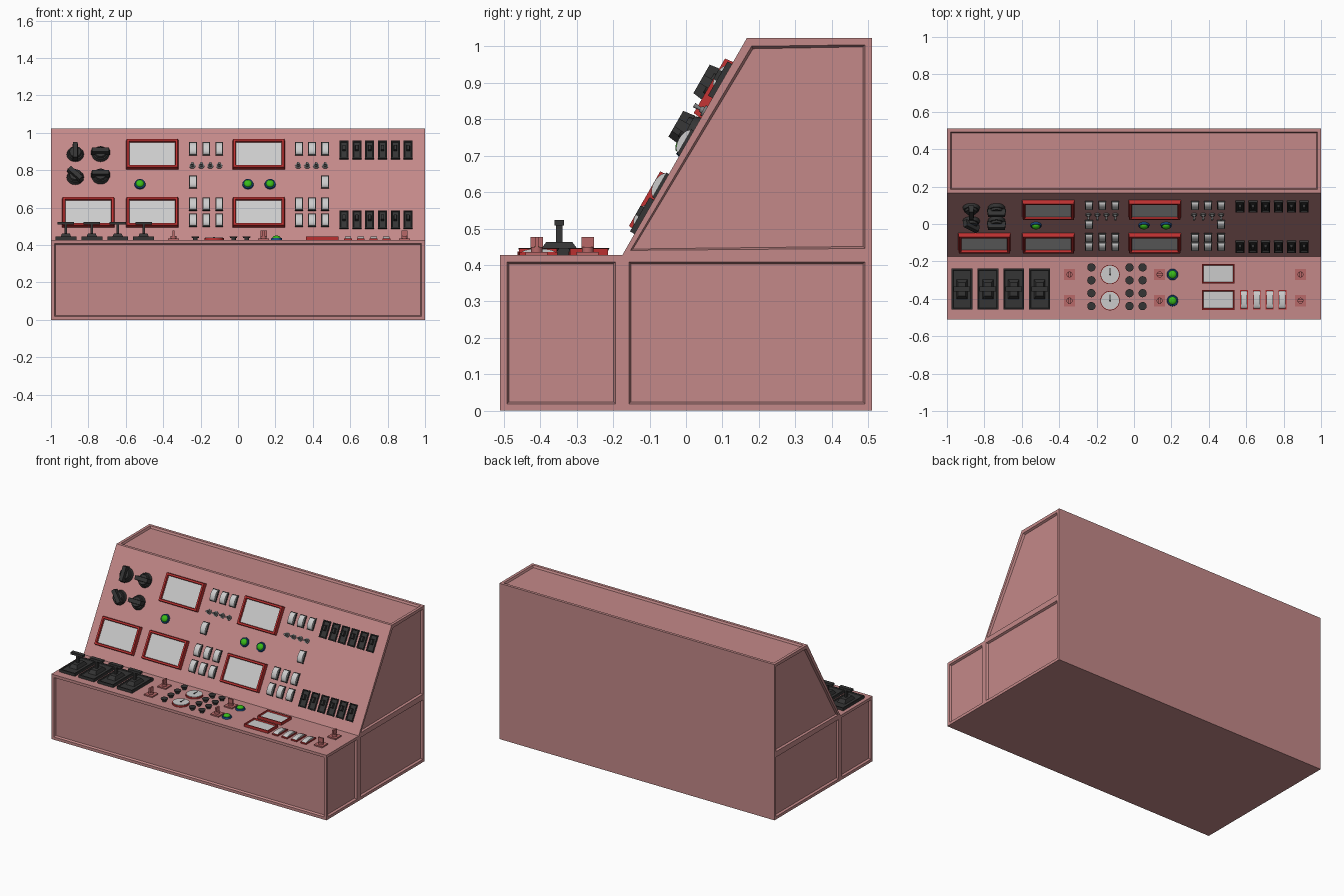
import bpy, bmesh, math
from mathutils import Matrix, Vector

if "Cube" in bpy.data.objects:
    bpy.data.objects.remove(bpy.data.objects["Cube"])


def material(name, rgb):
    m = bpy.data.materials.new(name)
    m.diffuse_color = (*rgb, 1)
    m.use_nodes = True
    m.node_tree.nodes["Principled BSDF"].inputs["Base Color"].default_value = m.diffuse_color
    return m


MATS = [material("body_pink", (0.55, 0.25, 0.25)), material("black", (0.035, 0.035, 0.035)),
        material("red", (0.50, 0.03, 0.03)), material("white", (0.8, 0.8, 0.8)),
        material("green", (0.04, 0.50, 0.01)), material("blue", (0.01, 0.08, 0.25)),
        material("metal", (0.22, 0.22, 0.22)), material("dull_red", (0.48, 0.14, 0.14))]
BODY, BLACK, RED, WHITE, GREEN, BLUE, METAL, DULL = range(8)


# ---- shape helpers: each adds one solid to a bmesh, sitting on height z ----
def tint(faces, mat):
    for f in faces:
        f.material_index = mat


def box(bm, sx, sy, sz, mat, x=0, y=0, z=0, taper=1.0, border=0, sink=0, inner=None):
    """Box with optional tapered top and recessed top panel."""
    vs = bmesh.ops.create_cube(bm, size=1)["verts"]
    for v in vs:
        k = taper if v.co.z > 0 else 1
        v.co = (x + v.co.x * sx * k, y + v.co.y * sy * k, z + (v.co.z + 0.5) * sz)
    faces = list({f for v in vs for f in v.link_faces})
    tint(faces, mat)
    if border:
        top = max(faces, key=lambda f: f.calc_center_median().z)
        bmesh.ops.inset_region(bm, faces=[top], thickness=border)
        bmesh.ops.inset_region(bm, faces=[top], thickness=0.004, depth=-sink)
        top.material_index = mat if inner is None else inner


def cyl(bm, r1, r2, h, mat, x=0, y=0, z=0, n=24):
    vs = bmesh.ops.create_cone(bm, cap_ends=True, segments=n, radius1=r1, radius2=r2, depth=h,
                               matrix=Matrix.Translation((x, y, z + h / 2)))["verts"]
    tint({f for v in vs for f in v.link_faces}, mat)


def dome(bm, r, h, mat, z=0):
    vs = bmesh.ops.create_uvsphere(bm, u_segments=20, v_segments=10, radius=1)["verts"]
    for v in vs:
        v.co = (v.co.x * r, v.co.y * r, z + v.co.z * h)
    tint({f for v in vs for f in v.link_faces}, mat)


def arch(bm, w, length, h, mat, z=0, n=10):
    """Curved rocker cap: circular-ish arc across y, extruded along x."""
    rows = []
    for s in (-1, 1):
        rows.append([bm.verts.new((s * w / 2, -length / 2 * math.cos(math.pi * i / n),
                                   z + h * math.sin(math.pi * i / n))) for i in range(n + 1)])
    a, b = rows
    faces = [bm.faces.new((a[i], b[i], b[i + 1], a[i + 1])) for i in range(n)]
    faces += [bm.faces.new(a), bm.faces.new(b[::-1]), bm.faces.new((a[0], a[n], b[n], b[0]))]
    tint(faces, mat)


def mesh(name, *parts):
    bm = bmesh.new()
    for fn, args, kw in parts:
        fn(bm, *args, **kw)
    bmesh.ops.recalc_face_normals(bm, faces=bm.faces)
    me = bpy.data.meshes.new(name)
    bm.to_mesh(me)
    bm.free()
    for m in MATS:
        me.materials.append(m)
    me.shade_smooth()
    me.set_sharp_from_angle(angle=math.radians(35))
    return me


def p(fn, *args, **kw):
    return fn, args, kw


# ---- console body: stepped profile with recessed panels ----
DESK_Z, TOP_Z, FOOT_Y, HEAD_Y = 0.427, 1.023, -0.175, 0.167
prof = [(-.51, 0), (FOOT_Y, 0), (.51, 0), (.51, DESK_Z), (.51, TOP_Z),
        (HEAD_Y, TOP_Z), (FOOT_Y, DESK_Z), (-.51, DESK_Z)]
bm = bmesh.new()
L, R = [[bm.verts.new((x, y, z)) for y, z in prof] for x in (-1, 1)]
strip = [bm.faces.new((L[i], L[(i + 1) % 8], R[(i + 1) % 8], R[i])) for i in range(8)]
panels = [strip[4], strip[7]]                                # top and front
for side in (L, R):
    for idx in ((0, 1, 6, 7), (1, 2, 3, 6), (3, 4, 5, 6)):   # three side panels
        panels.append(bm.faces.new([side[i] for i in idx]))
bmesh.ops.recalc_face_normals(bm, faces=bm.faces)
bmesh.ops.inset_individual(bm, faces=panels, thickness=0.026)
bmesh.ops.inset_individual(bm, faces=panels, thickness=0.008, depth=-0.013)
body = bpy.data.meshes.new("console_body")
bm.to_mesh(body)
bm.free()
body.materials.append(MATS[BODY])
bpy.context.collection.objects.link(bpy.data.objects.new("console_body", body))

# ---- placing controls on the desk or on the sloped panel ----
ANG = math.atan2(TOP_Z - DESK_Z, HEAD_Y - FOOT_Y)
SLOPE = Matrix.Translation((0, FOOT_Y, DESK_Z)) @ Matrix.Rotation(ANG, 4, 'X')
DESK = Matrix.Translation((0, 0, DESK_Z))


def place(me, frame, x, y, rot=0):
    ob = bpy.data.objects.new(me.name, me)
    ob.matrix_world = (frame @ Matrix.Translation((x, y, 0))
                       @ Matrix.Rotation(math.radians(rot), 4, 'Z'))
    bpy.context.collection.objects.link(ob)


def on_slope(me, x, z, rot=0):
    place(me, SLOPE, x, (z - DESK_Z) / math.sin(ANG), rot)


def on_desk(me, x, y, rot=0):
    place(me, DESK, x, y, rot)


# ---- control types ----
screen = mesh("screen", p(box, .28, .178, .024, RED, taper=.97, border=.016, sink=.012, inner=WHITE))
desk_screen = mesh("desk_screen", p(box, .175, .105, .018, RED, border=.008, sink=.008, inner=WHITE))
knob = mesh("rotary_knob", p(cyl, .046, .040, .018, BLACK), p(cyl, .034, .030, .012, BLACK, z=.018),
            p(box, .028, .10, .036, BLACK, z=.016, taper=.9))
rocker = mesh("rocker_switch", p(box, .042, .078, .008, BLACK), p(arch, .036, .072, .018, WHITE, z=.006))
desk_rocker = mesh("desk_rocker_switch", p(box, .042, .104, .008, RED),
                   p(arch, .034, .094, .012, WHITE, z=.006))
toggle = mesh("toggle_switch", p(cyl, .016, .016, .006, METAL, n=12), p(cyl, .010, .008, .008, METAL, z=.006, n=12),
              p(cyl, .004, .007, .022, METAL, z=.012, n=12))
breaker = mesh("breaker_switch", p(box, .048, .108, .014, BLACK, border=.007, sink=.006),
               p(box, .018, .034, .018, BLACK, y=.008, z=.006, taper=.8))
lamp = mesh("indicator_lamp", p(cyl, .030, .028, .010, BLUE), p(dome, .022, .014, GREEN, z=.010))
lever = mesh("throttle_lever", p(box, .112, .22, .018, BLACK, border=.010, sink=.004),
             p(box, .062, .11, .026, BLACK, z=.010, taper=.65), p(box, .014, .018, .06, BLACK, z=.03),
             p(box, .088, .026, .015, BLACK, z=.082))
key = mesh("key_switch", p(box, .06, .06, .008, DULL), p(cyl, .016, .016, .014, DULL, z=.008, n=16),
           p(box, .010, .034, .030, DULL, z=.020))
gauge = mesh("dial_gauge", p(cyl, .052, .052, .010, RED, n=32), p(cyl, .048, .048, .004, WHITE, z=.009, n=32),
             p(cyl, .006, .006, .004, BLACK, z=.012, n=12), p(box, .004, .036, .002, BLACK, y=.016, z=.013))
button = mesh("push_button", p(cyl, .012, .012, .012, BLACK), p(cyl, .018, .022, .009, BLACK, z=.011))

# ---- sloped panel layout ----
for x, z in ((-.458, .880), (.111, .880), (-.80, .570), (-.458, .570), (.111, .570)):
    on_slope(screen, x, z)
for x, z, rot in ((-.87, .885, 0), (-.735, .885, 90), (-.87, .762, 45), (-.735, .765, 90)):
    on_slope(knob, x, z, rot)
for x0 in (-.24, .326):
    for z in (.912, .616, .530):
        for i in range(3):
            on_slope(rocker, x0 + .07 * i, z)
    for i in range(4):
        on_slope(toggle, x0 - .004 + .048 * i, .822)
on_slope(rocker, -.24, .735)
on_slope(rocker, .465, .735)
for x in (-.524, .053, .172):
    on_slope(lamp, x, .724)
for i in range(6):
    for z in (.905, .532):
        on_slope(breaker, .567 + .0685 * i, z)

# ---- desk layout ----
for i in range(4):
    on_desk(lever, -.92 + .1385 * i, -.348)
for i, y in enumerate((-.27, -.41)):
    for x, rot in ((-.345, 0), (.137, 90), (.89, 0)):
        on_desk(key, x, y, rot if i == 0 else 90 - rot if x > 0 else 0)
    on_desk(gauge, -.128, y)
    on_desk(lamp, .206, y)
    on_desk(desk_screen, .451, y + .004)
for x in (-.228, -.024, .046):
    for i in range(4):
        on_desk(button, x, -.232 - .069 * i)
for i in range(4):
    on_desk(desk_rocker, .588 + .0685 * i, -.405)
